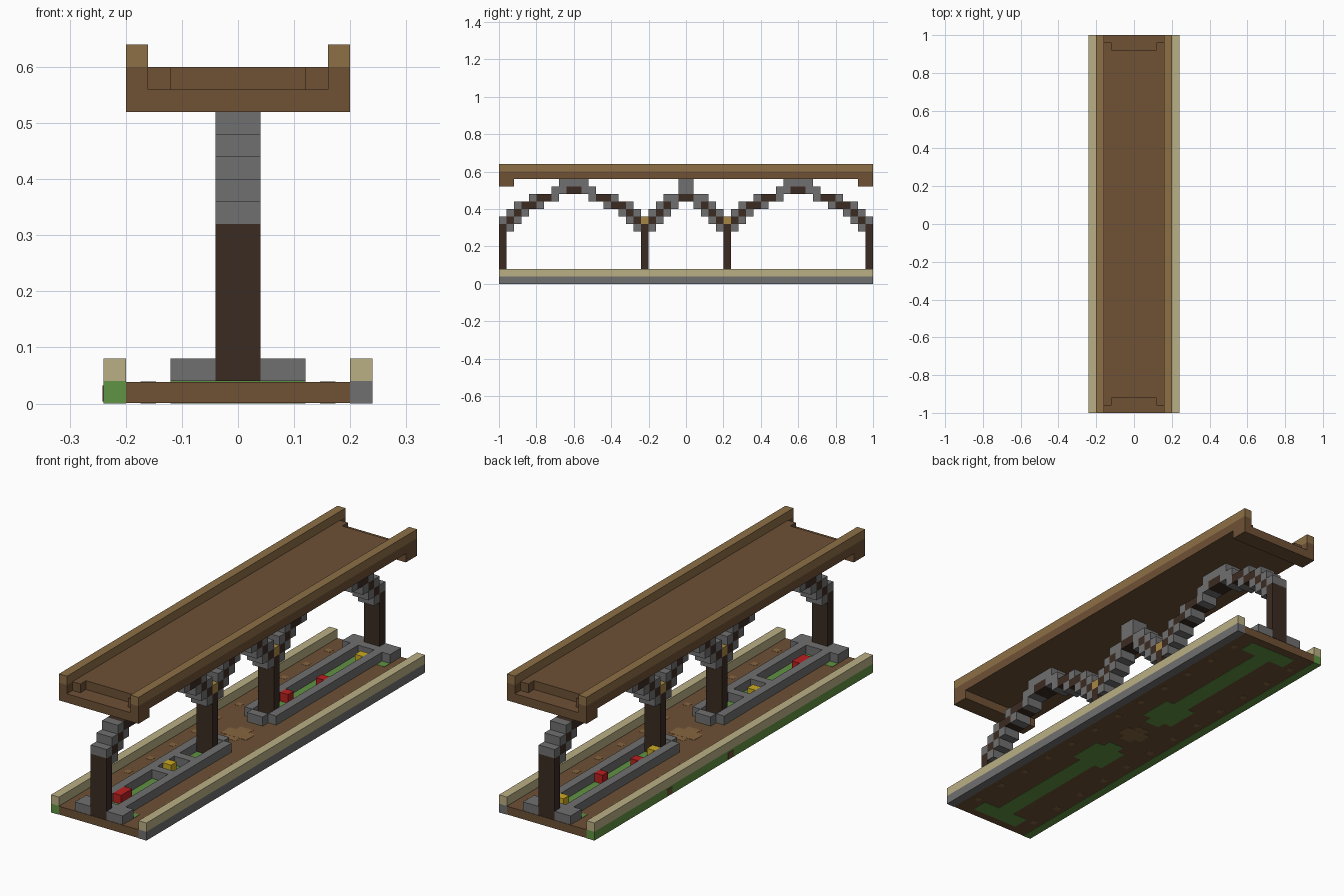
import bpy, bmesh

cube = bpy.data.objects.get("Cube")
if cube:
    bpy.data.objects.remove(cube)

U = 0.04  # block size


def material(name, hex_code):
    rgb = [int(hex_code[i:i + 2], 16) / 255 for i in (0, 2, 4)]
    lin = [c / 12.92 if c <= 0.04045 else ((c + 0.055) / 1.055) ** 2.4 for c in rgb]
    m = bpy.data.materials.new(name)
    m.use_nodes = True
    m.diffuse_color = (*lin, 1)
    bsdf = m.node_tree.nodes["Principled BSDF"]
    bsdf.inputs["Base Color"].default_value = (*lin, 1)
    bsdf.inputs["Roughness"].default_value = 0.9
    return m


brown = material("wood brown", "6E5135")
light = material("light wood", "8D7046")
tan = material("pale tan", "BAAF85")
green = material("grass green", "609343")
grey = material("stone grey", "707070")
dark = material("dark timber", "3B2B22")
gold = material("gold", "A98645")
red = material("flower red", "B8201F")
yellow = material("flower yellow", "CBAA22")
fleck = material("gravel fleck", "86653F")


def blocks(name, mat, boxes):
    """One object made of boxes given as (x0, x1, y0, y1, z0, z1) in blocks."""
    bm = bmesh.new()
    for x0, x1, y0, y1, z0, z1 in boxes:
        for v in bmesh.ops.create_cube(bm, size=1)["verts"]:
            v.co.x = U * (x0 + x1 + (x1 - x0) * 2 * v.co.x) / 2
            v.co.y = U * (y0 + y1 + (y1 - y0) * 2 * v.co.y) / 2
            v.co.z = U * (z0 + z1 + (z1 - z0) * 2 * v.co.z) / 2
    me = bpy.data.meshes.new(name)
    bm.to_mesh(me)
    bm.free()
    me.materials.append(mat)
    ob = bpy.data.objects.new(name, me)
    bpy.context.collection.objects.link(ob)
    return ob


def mirror_x(boxes):
    return boxes + [(-b[1], -b[0], *b[2:]) for b in boxes]


def mirror_y(boxes):
    return boxes + [(*b[:2], -b[3], -b[2], *b[4:]) for b in boxes]


# Ground slab, side strips and kerbs
blocks("ground", brown, [(-5, 5, -25, 25, 0.03, 0.97)])
blocks("right_grass_edge", green, [(-6, -5, -25, 25, 0, 1)])
blocks("left_stone_edge", grey, [(5, 6, -25, 25, 0, 1)])
blocks("side_kerbs", tan, mirror_x([(5, 6, -25, 25, 1, 2)]))
blocks("grass_edge_soil", brown, [(-6.03, -5.5, y, y + 1, 0.1, 0.8) for y in (0, 11)])

# Grass beds with a wide head at each end
blocks("grass_beds", green, mirror_y([(-1, 1, 3, 23, 0, 1), (-2, 2, 4, 8, 0, 1),
                                      (-3, 3, 22, 24, 0, 1)]))

# Gravel spots scattered on the ground
spots = [(x - 0.35, x + 0.35, y - 0.35, y + 0.35, 0.01, 0.99)
         for x in (-4, 4) for y in range(-22, 23, 4)]
spots += [(-1.6, 1.6, -0.8, 0.8, 0, 1), (-0.8, 0.8, -1.6, 1.6, 0.01, 0.99)]
blocks("gravel_spots", fleck, spots)

# Stone borders round the beds
border = mirror_x([(1, 2, 4, 23, 1, 2), (1, 3, 23, 25, 1, 2)])
border += [(-1, 1, 3, 4, 1, 2), (-1, 1, 23, 24, 1, 2)]
blocks("bed_borders", grey, mirror_y(border))
blocks("bed_dividers", grey, [(-1, 1, -14, -13, 1, 2), (-1, 1, -10, -9, 1, 2)])

# Flowers
blocks("red_flowers", red, [(-1, 0, -21, -19, 1, 2), (0, 1, 14, 15, 1, 2),
                            (-1, 0, 9, 10, 1, 2)])
blocks("yellow_flowers", yellow, [(-1, 0, -12, -11, 1, 2), (0, 1, 21, 22, 1, 2),
                                  (-1, 0, 6, 7, 1, 2)])

# Posts and their gold caps
blocks("posts", dark, mirror_y([(-1, 1, 24, 25, 1, 8), (-1, 1, 5, 6, 1, 8)]))
blocks("post_caps", gold, mirror_y([(-1, 1, 5, 6, 8, 9)]))

# Arch rows: height, then start and end of the dark core, grey at both ends
side_rows = [(8, 1, 2), (9, 2, 3), (10, 3, 5), (11, 5, 7)]
mid_rows = [(8, 1, 2), (9, 2, 3), (10, 3, 4)]


def half_arch(rows, start):
    core = [(-1, 1, start + a, start + b, z, z + 1) for z, a, b in rows]
    stone = [(-1, 1, start + 1, start + 2, 7, 8)]
    for z, a, b in rows:
        stone.append((-1, 1, start + b, start + b + 1, z, z + 1))
        if z > 8:
            stone.append((-1, 1, start + a - 1, start + a, z, z + 1))
    return core, stone


def mirrored_about(boxes, c):
    return boxes + [(*b[:2], 2 * c - b[3], 2 * c - b[2], *b[4:]) for b in boxes]


# Large arches, front and back
core, stone = half_arch(side_rows, -25)
stone.append((-1, 1, -18, -16, 12, 13))
core = mirrored_about(core, -15) + [(-1, 1, -16, -14, 12, 13)]
stone = mirrored_about(stone, -15) + [(-1, 1, -17, -13, 13, 14)]
stone.append((-1, 1, -25, -24, 8, 9))
blocks("large_arch_cores", dark, mirror_y(core))
blocks("large_arch_stones", grey, mirror_y(stone))

# Small middle arch
core, stone = half_arch(mid_rows, -6)
stone.append((-1, 1, -3, -1, 11, 12))
blocks("middle_arch_core", dark, mirror_y(core) + [(-1, 1, -1, 1, 11, 12)])
blocks("middle_arch_stones", grey, mirror_y(stone) + [(-1, 1, -1, 1, 12, 14)])

# Deck with stepped ends, end beams and rails
blocks("deck", brown, [(-3, 3, -23, 23, 14, 15)]
       + mirror_x([(3, 4, -24, 24, 14, 15), (4, 5, -25, 25, 14, 15)]))
blocks("end_beams", brown, mirror_y([(-5, 5, 23, 25, 13, 14)]))
blocks("deck_rails", light, mirror_x([(4, 5, -25, 25, 15, 16)]))
